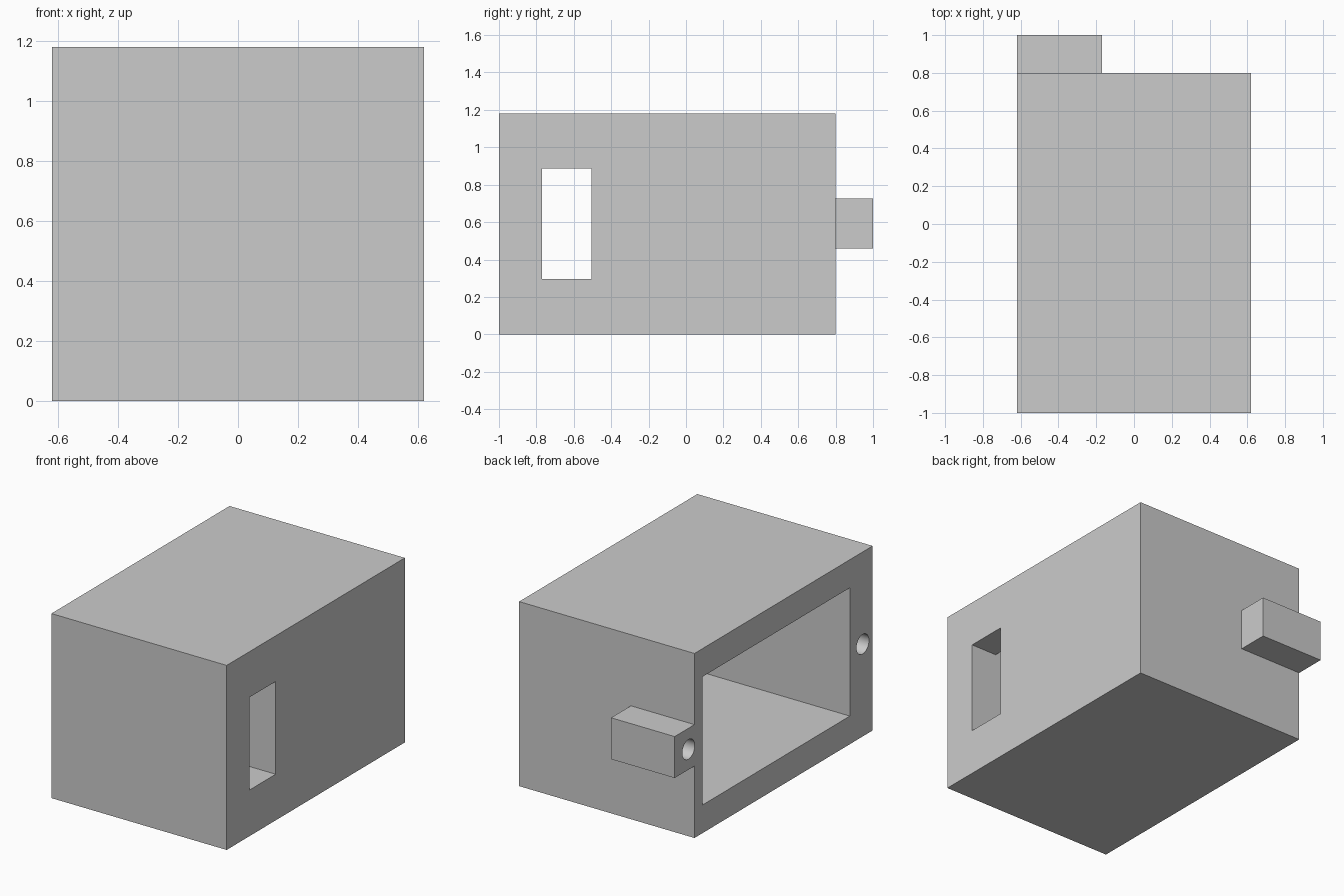
import bpy
import math

default = bpy.data.objects.get("Cube")
if default:
    bpy.data.objects.remove(default, do_unlink=True)

grey = bpy.data.materials.new("light grey")
grey.use_nodes = True
GREY = (0.6, 0.6, 0.6, 1)
grey.diffuse_color = GREY
grey.node_tree.nodes["Principled BSDF"].inputs["Base Color"].default_value = GREY


def box(name, x, y, z):
    """Box given by its (low, high) range on each axis."""
    bpy.ops.mesh.primitive_cube_add(size=1)
    ob = bpy.context.object
    ob.name = name
    ob.location = [(lo + hi) / 2 for lo, hi in (x, y, z)]
    ob.scale = [hi - lo for lo, hi in (x, y, z)]
    bpy.ops.object.transform_apply(location=True, rotation=True, scale=True)
    ob.data.materials.append(grey)
    return ob


def bore(name, x, y, z, radius):
    """Cylinder along x, for a screw hole."""
    bpy.ops.mesh.primitive_cylinder_add(
        vertices=32, radius=radius, depth=x[1] - x[0],
        location=((x[0] + x[1]) / 2, y, z), rotation=(0, math.pi / 2, 0))
    ob = bpy.context.object
    ob.name = name
    bpy.ops.object.transform_apply(location=True, rotation=True, scale=True)
    ob.data.materials.append(grey)
    return ob


def combine(target, tool, operation):
    """Apply a boolean and discard the tool object."""
    mod = target.modifiers.new(tool.name, 'BOOLEAN')
    mod.operation = operation
    mod.solver = 'EXACT'
    mod.object = tool
    bpy.context.view_layer.objects.active = target
    bpy.ops.object.modifier_apply(modifier=mod.name)
    bpy.data.objects.remove(tool, do_unlink=True)


SIDE = -0.62       # open side of the housing
MID = 0.59         # mid height
OUT = SIDE - 0.1   # where cutters start

# Housing with a screw lug on the back
housing = box("housing", (SIDE, 0.62), (-1, 0.8), (0, 1.18))
combine(housing, box("lug", (SIDE, -0.17), (0.7, 1), (0.46, 0.725)), 'UNION')

# Deep cavity open on one side, and a window through the opposite wall
combine(housing, box("cavity", (OUT, 0.435), (-0.77, 0.72), (0.18, 1.0)), 'DIFFERENCE')
combine(housing, box("window", (0.3, 0.75), (-0.77, -0.505), (0.295, 0.888)), 'DIFFERENCE')

# Blind screw holes either side of the cavity
for y in (-0.9, 0.86):
    combine(housing, bore("screw_hole", (OUT, SIDE + 0.4), y, MID, 0.063), 'DIFFERENCE')

# Smooth hole walls, crisp box edges
bpy.ops.object.select_all(action='DESELECT')
housing.select_set(True)
bpy.context.view_layer.objects.active = housing
bpy.ops.object.shade_smooth_by_angle(angle=math.radians(30))
